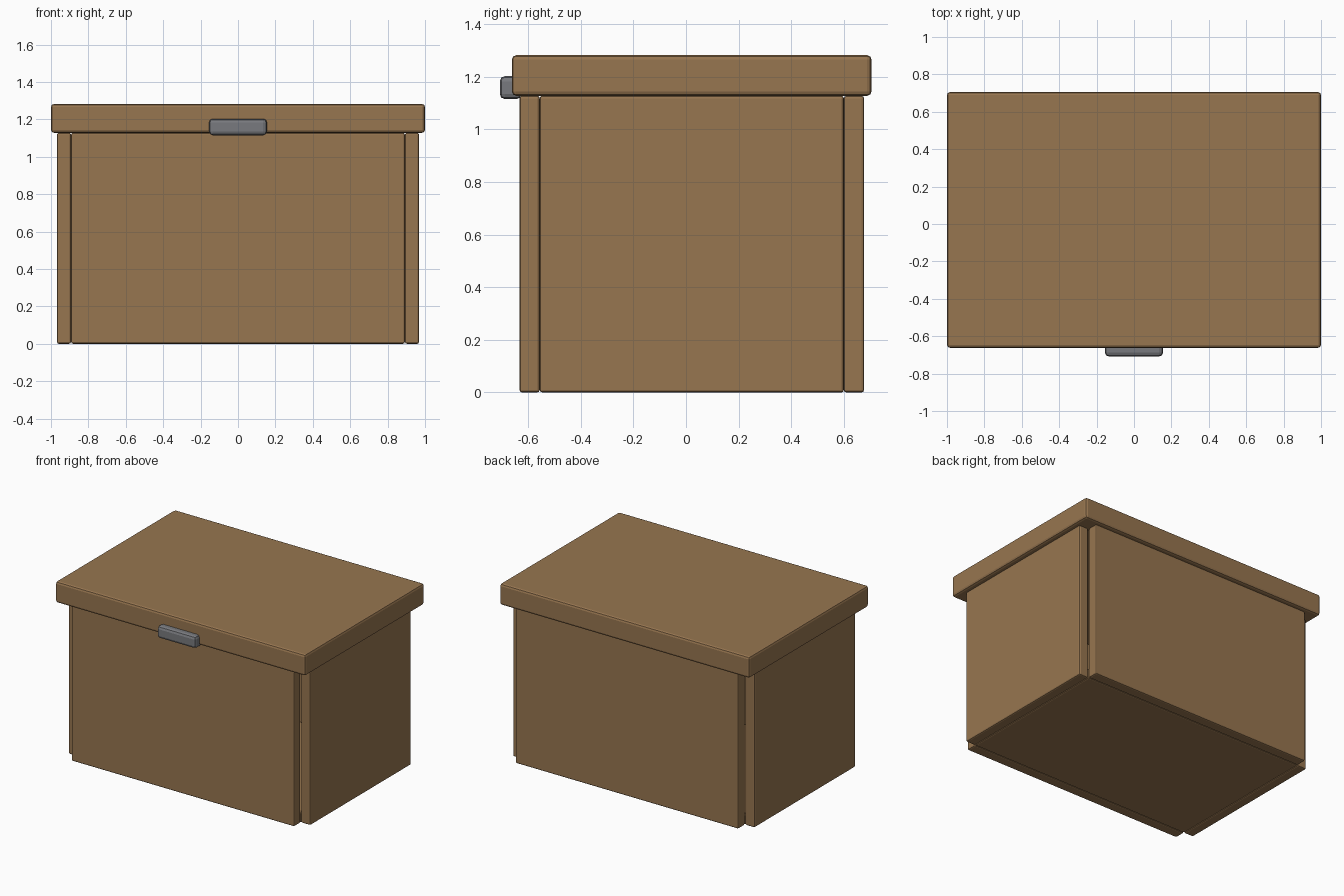
import bpy

if "Cube" in bpy.data.objects:
    bpy.data.objects.remove(bpy.data.objects["Cube"])

def material(name, colour):
    m = bpy.data.materials.new(name)
    m.diffuse_color = (*colour, 1)
    m.use_nodes = True
    m.node_tree.nodes["Principled BSDF"].inputs["Base Color"].default_value = m.diffuse_color
    return m

wood = material("brown wood", (0.31, 0.18, 0.08))
metal = material("grey metal", (0.19, 0.195, 0.21))

def box(name, lo, hi, mat, bevel):
    """Bevelled board spanning two opposite corners."""
    bpy.ops.mesh.primitive_cube_add(size=1, location=[(a + b) / 2 for a, b in zip(lo, hi)])
    o = bpy.context.object
    o.name = name
    o.scale = [b - a for a, b in zip(lo, hi)]
    bpy.ops.object.transform_apply(location=False, rotation=False, scale=True)
    o.data.materials.append(mat)
    mod = o.modifiers.new("rounded edges", 'BEVEL')
    mod.width = bevel
    mod.segments = 2
    return o

# Walls, leaving open notches at the corners
box("front_wall", (-0.892, -0.633, 0), (0.892, -0.556, 1.128), wood, 0.01)
box("back_wall", (-0.892, 0.6, 0), (0.892, 0.677, 1.128), wood, 0.01)
for side, s in (("left", -1), ("right", 1)):
    x = sorted((s * 0.893, s * 0.968))
    box(side + "_wall", (x[0], -0.556, 0), (x[1], 0.6, 1.128), wood, 0.01)

# Floor
box("floor", (-0.892, -0.556, 0), (0.892, 0.6, 0.075), wood, 0.01)

# Overhanging lid
box("lid", (-1, -0.662, 1.128), (1, 0.705, 1.282), wood, 0.016)

# Latch on the front of the lid
box("latch", (-0.155, -0.708, 1.115), (0.155, -0.625, 1.203), metal, 0.02)
